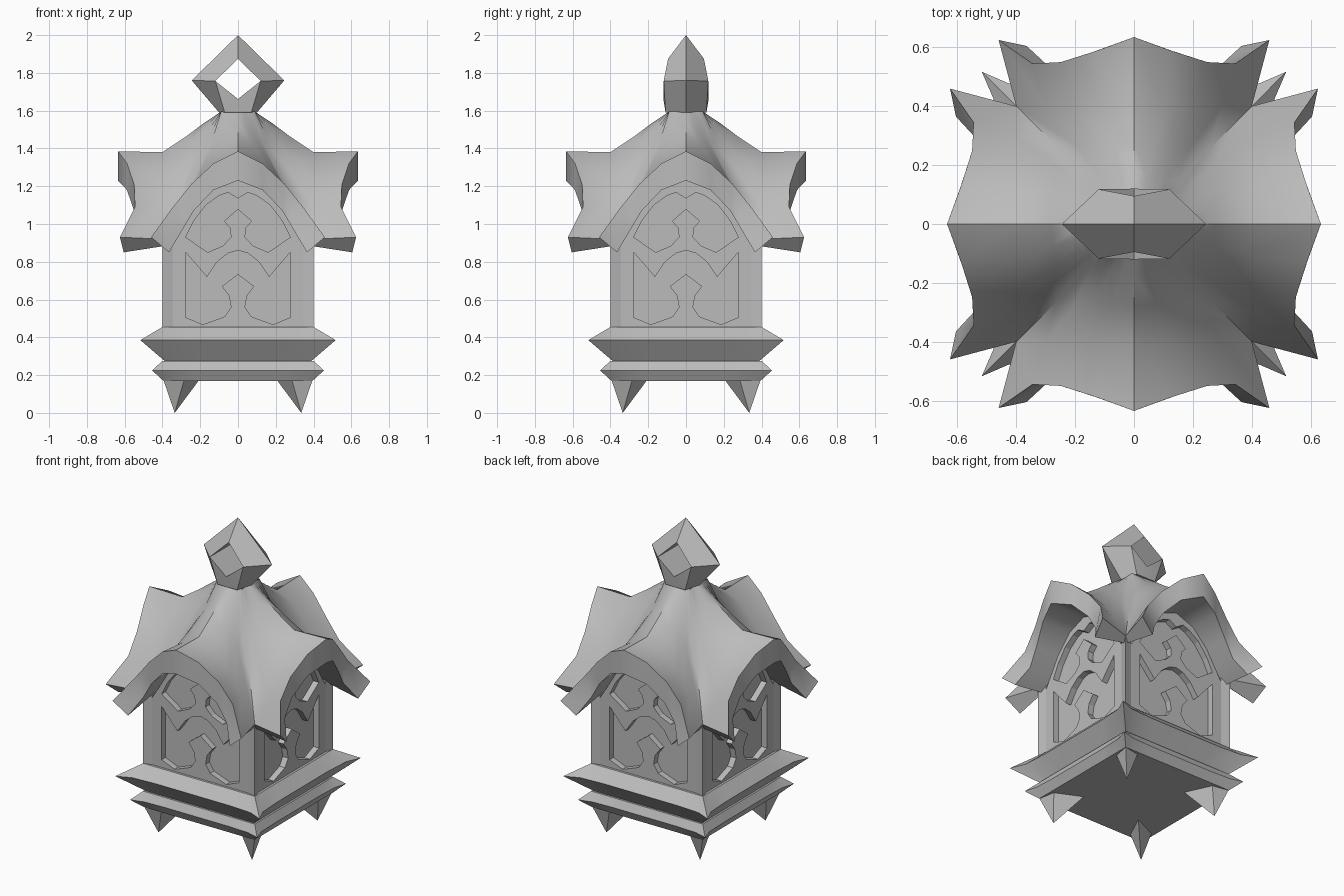
import bpy, bmesh, math
from mathutils import Matrix, Vector

cube = bpy.data.objects.get("Cube")
if cube:
    bpy.data.objects.remove(cube, do_unlink=True)

stone = bpy.data.materials.new("plain_grey")
stone.use_nodes = True
grey = (0.5, 0.5, 0.5, 1)
stone.diffuse_color = grey
stone.node_tree.nodes["Principled BSDF"].inputs["Base Color"].default_value = grey


def finish(bm, name, turns=1, smooth=None):
    """Repeat the mesh around z, weld it and make an object of it."""
    source = bm.copy()
    for i in range(1, turns):
        part = source.copy()
        bmesh.ops.rotate(part, verts=part.verts, cent=(0, 0, 0),
                         matrix=Matrix.Rotation(i * math.pi / 2, 3, 'Z'))
        temp = bpy.data.meshes.new("temp")
        part.to_mesh(temp)
        bm.from_mesh(temp)
        bpy.data.meshes.remove(temp)
        part.free()
    source.free()
    bmesh.ops.remove_doubles(bm, verts=bm.verts, dist=0.0005)
    bmesh.ops.recalc_face_normals(bm, faces=bm.faces)
    mesh = bpy.data.meshes.new(name)
    bm.to_mesh(mesh)
    bm.free()
    mesh.materials.append(stone)
    obj = bpy.data.objects.new(name, mesh)
    bpy.context.collection.objects.link(obj)
    if smooth:
        bpy.ops.object.select_all(action='DESELECT')
        obj.select_set(True)
        bpy.context.view_layer.objects.active = obj
        bpy.ops.object.shade_smooth_by_angle(angle=math.radians(smooth))


def strip(bm, rows, closed=False):
    """Join successive rows of vertices with quads."""
    for a, b in zip(rows, rows[1:]):
        n = len(a)
        for i in range(n if closed else n - 1):
            j = (i + 1) % n
            bm.faces.new((a[i], a[j], b[j], b[i]))


def moulding(name, profile):
    """Stack square rings; the sides of a ring may curve in between its corners."""
    bm = bmesh.new()
    rows = []
    for h, inset, z in profile:
        side = [(h, h), (0.82 * h, h - 0.8 * inset), (0.5 * h, h - inset),
                (-0.5 * h, h - inset), (-0.82 * h, h - 0.8 * inset)]
        rows.append([bm.verts.new(Matrix.Rotation(k * math.pi / 2, 3, 'Z') @ Vector((x, y, z)))
                     for k in range(4) for x, y in side])
    strip(bm, rows, closed=True)
    bm.faces.new(rows[0])
    bm.faces.new(rows[-1])
    finish(bm, name, smooth=25)


def mirrored(half):
    """Close a right half outline that starts on the centre line."""
    return half + [(-x, z) for x, z in reversed(half) if x > 0]


# Base mouldings with spiked corners
moulding("lower_base", [(0.395, 0, 0.17), (0.455, 0.03, 0.225), (0.40, 0, 0.275)])
moulding("upper_base", [(0.385, 0, 0.272), (0.517, 0.05, 0.385), (0.40, 0, 0.455)])

# Feet, narrow and drawn out along the diagonals
bm = bmesh.new()
for p in ((0.335, 0.335, 0), (0.365, 0.365, 0.14), (0.395, 0.395, 0.175),
          (0.375, 0.285, 0.175), (0.285, 0.375, 0.175), (0.205, 0.205, 0.175)):
    bm.verts.new(p)
bmesh.ops.convex_hull(bm, input=bm.verts)
finish(bm, "feet", 4)

# Corner posts
FRONT, BACK = 0.385, 0.345
bm = bmesh.new()
post = ((0.40, 0.40), (BACK, FRONT), (BACK, BACK), (FRONT, BACK))
rows = [[bm.verts.new((x, y, z)) for x, y in post] for z in (0.45, 0.92)]
strip(bm, rows, closed=True)
bm.faces.new(rows[0])
bm.faces.new(rows[1])
finish(bm, "corner_posts", 4)

# Pierced tracery panels with a plain backing
inner_arch = [(0, 1.23), (0.13, 1.18), (0.235, 1.07), (0.30, 0.96), (0.365, 0.85)]
outline = mirrored(inner_arch[:4] + [(BACK, 0.89), (BACK, 0.45)])
upper_hole = [(0, 1.135), (0.053, 1.167), (0.10, 1.15), (0.17, 1.10),
              (0.235, 1.015), (0.277, 0.93), (0.16, 0.85), (0.08, 0.885),
              (0.037, 0.93), (0.042, 0.98), (0.075, 1.015), (0, 1.08)]
lower_hole = [(0, 0.86), (0.053, 0.845), (0.11, 0.80), (0.165, 0.72),
              (0.277, 0.85), (0.277, 0.505), (0.185, 0.468), (0.07, 0.51),
              (0.037, 0.56), (0.048, 0.62), (0.085, 0.67), (0, 0.735)]
bm = bmesh.new()
for loop in (outline, mirrored(upper_hole), mirrored(lower_hole)):
    vs = [bm.verts.new((x, -FRONT, z)) for x, z in loop]
    for a, b in zip(vs, vs[1:] + vs[:1]):
        bm.edges.new((a, b))
bmesh.ops.triangle_fill(bm, edges=bm.edges[:], use_beauty=True, normal=(0, -1, 0))
ext = bmesh.ops.extrude_face_region(bm, geom=bm.faces[:], use_keep_orig=True)
bmesh.ops.translate(bm, vec=(0, FRONT - BACK, 0),
                    verts=[v for v in ext["geom"] if isinstance(v, bmesh.types.BMVert)])
finish(bm, "tracery_panels", 4)

bm = bmesh.new()
rows = [[bm.verts.new((x, y, z)) for x, z in outline] for y in (-BACK - 0.001, -BACK + 0.02)]
strip(bm, rows, closed=True)
bm.faces.new(rows[0])
bm.faces.new(rows[1])
finish(bm, "panel_backings", 4)

# Roof: four flared gables that meet along the valleys
across = (0, 0.28, 0.54, 0.75, 1)
drop = (0, 0.14, 0.385, 0.65, 1)
# ridge distance, ridge height, valley distance, valley height
courses = ((0.09, 1.595, 0.09, 1.595), (0.18, 1.535, 0.145, 1.42),
           (0.28, 1.46, 0.26, 1.19), (0.40, 1.38, 0.40, 0.92))
half_rows = [[(u * v, -(r + (v - r) * u), rz + (vz - rz) * d)
              for u, d in zip(across, drop)] for r, rz, v, vz in courses]
lip = (0.635, 0.588, 0.55, 0.545, 0.625)
half_rows.append([(0.46 * u, -y, 1.385 - 0.455 * d)
                  for u, d, y in zip(across, drop, lip)])
half_rows.append([(x, -y + (0.02 if x > 0.36 else 0), z)
                  for (x, z), y in zip(inner_arch, lip)])
half_rows.append([(x, -0.36, z) for x, z in inner_arch[:4]] + [(0.38, -0.38, 0.885)])
bm = bmesh.new()
rows = [[bm.verts.new((-x, y, z)) for x, y, z in reversed(h[1:])] +
        [bm.verts.new(p) for p in h] for h in half_rows]
strip(bm, rows)
for end in (0, -1):
    bm.faces.new([rows[i][end] for i in (3, 4, 5, 6)])
finish(bm, "gabled_roof", 4, smooth=48)

# Diamond ring finial, ridged all round its outer edge
bm = bmesh.new()
V = lambda *p: bm.verts.new(p)
top = V(0, 0, 2)
right, left = V(0.245, 0, 1.76), V(-0.245, 0, 1.76)
neck_right, neck_left = V(0.10, 0, 1.59), V(-0.10, 0, 1.59)
inner, necks = [], []
for s in (-1, 1):
    it, ir = V(0, s * 0.095, 1.875), V(0.12, s * 0.118, 1.757)
    ib, il = V(0, s * 0.12, 1.662), V(-0.12, s * 0.118, 1.757)
    br, bl = V(0.07, s * 0.108, 1.59), V(-0.07, s * 0.108, 1.59)
    for f in ((top, right, ir, it), (top, left, il, it),
              (right, neck_right, br, ir), (left, neck_left, bl, il),
              (ir, br, ib), (il, bl, ib), (ib, br, bl)):
        bm.faces.new(f)
    inner.append((it, ir, ib, il))
    necks.append((br, bl))
strip(bm, inner, closed=True)
(fr, fl), (kr, kl) = necks
bm.faces.new((fr, fl, neck_left, kl, kr, neck_right))
finish(bm, "finial_ring", smooth=40)
